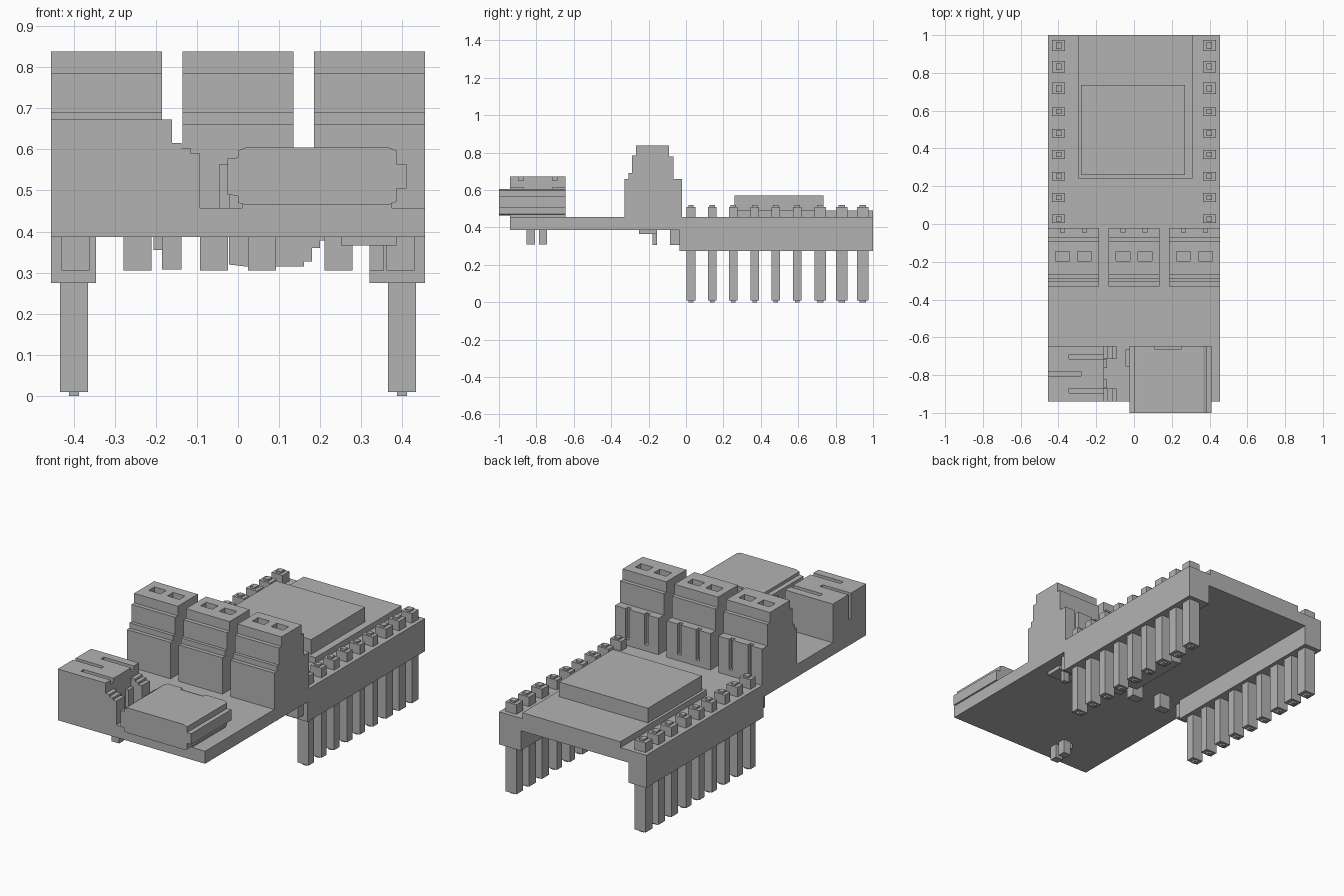
import bpy, bmesh

cube = bpy.data.objects.get("Cube")
if cube:
    bpy.data.objects.remove(cube, do_unlink=True)

grey = bpy.data.materials.new("plain_grey")
grey.use_nodes = True
GREY = (0.45, 0.45, 0.45, 1.0)
grey.diffuse_color = GREY
grey.node_tree.nodes["Principled BSDF"].inputs["Base Color"].default_value = GREY


def make(name, bm):
    bmesh.ops.recalc_face_normals(bm, faces=bm.faces)
    mesh = bpy.data.meshes.new(name)
    bm.to_mesh(mesh)
    bm.free()
    mesh.materials.append(grey)
    ob = bpy.data.objects.new(name, mesh)
    bpy.context.collection.objects.link(ob)
    return ob


def add_box(bm, x, y, z):
    vs = bmesh.ops.create_cube(bm, size=1)["verts"]
    for v in vs:
        v.co = [r[0] if c < 0 else r[1] for c, r in zip(v.co, (x, y, z))]


def boxes(name, *items):
    bm = bmesh.new()
    for b in items:
        add_box(bm, *b)
    return make(name, bm)


def prism(name, pts, axis, lo, hi):
    """Extrude a closed profile along x (points are y, z) or y (points are x, z)."""
    bm = bmesh.new()
    put = (lambda p, t: (t, p[0], p[1])) if axis == "x" else (lambda p, t: (p[0], t, p[1]))
    face = bm.faces.new([bm.verts.new(put(p, lo)) for p in pts])
    ext = bmesh.ops.extrude_face_region(bm, geom=[face])["geom"]
    for v in ext:
        if isinstance(v, bmesh.types.BMVert):
            v.co[0 if axis == "x" else 1] = hi
    return make(name, bm)


def cut(ob, *items):
    cutter = boxes("cutter", *items)
    cutter.hide_render = True
    mod = ob.modifiers.new("cut", "BOOLEAN")
    mod.operation, mod.solver, mod.object = "DIFFERENCE", "EXACT", cutter
    bpy.context.view_layer.objects.active = ob
    bpy.ops.object.modifier_apply(modifier=mod.name)
    bpy.data.objects.remove(cutter, do_unlink=True)


# Circuit board and header rails
boxes("main_board", ((-0.455, 0.455), (-0.94, 1.0), (0.387, 0.457)))
boxes("right_header_rail", ((-0.455, -0.345), (-0.035, 1.0), (0.275, 0.388)))
boxes("left_header_rail", ((0.32, 0.455), (-0.035, 1.0), (0.275, 0.388)))

# Radio module with shield can
boxes("module_board", ((-0.295, 0.31), (0.24, 1.0), (0.456, 0.49)))
boxes("shield_can", ((-0.28, 0.27), (0.26, 0.735), (0.489, 0.572)))

# Header pins with narrow tips, and solder stubs above the board
PIN_Y = [0.027, 0.14, 0.253, 0.368, 0.48, 0.595, 0.718, 0.833, 0.945]
for side, sx in (("right", -1), ("left", 1)):
    for i, y in enumerate(PIN_Y):
        h = 0.023 if i < 6 else 0.03
        cx = sx * 0.399
        boxes(f"{side}_header_pin_{i + 1}",
              ((cx - 0.034, cx + 0.034), (y - h, y + h), (0.01, 0.28)),
              ((cx - 0.012, cx + 0.012), (y - h * 0.55, y + h * 0.55), (0.0, 0.011)))
        boxes(f"{side}_solder_stub_{i + 1}",
              ((cx - 0.034, cx + 0.034), (y - h, y + h), (0.456, 0.51)),
              ((cx - 0.014, cx + 0.014), (y - h * 0.6, y + h * 0.6), (0.509, 0.52)))

# Three terminal blocks with stepped profile, wire openings and rear grooves
BLOCK = [(-0.33, 0.456), (-0.33, 0.66), (-0.308, 0.66), (-0.308, 0.69), (-0.29, 0.69),
         (-0.29, 0.785), (-0.267, 0.785), (-0.267, 0.838), (-0.09, 0.838), (-0.09, 0.78),
         (-0.068, 0.78), (-0.068, 0.66), (-0.022, 0.66), (-0.022, 0.456)]
for side, cx in (("right", -0.32), ("middle", 0.0), ("left", 0.32)):
    block = prism(f"{side}_terminal_block", BLOCK, "x", cx - 0.135, cx + 0.135)
    holes = []
    for s in (-1, 1):
        hx = cx + s * 0.058
        holes.append(((hx - 0.037, hx + 0.037), (-0.195, -0.145), (0.76, 0.9)))
        holes.append(((hx - 0.011, hx + 0.011), (-0.045, 0.02), (0.49, 0.70)))
    cut(block, *holes)
    # Soldered legs below the board
    boxes(f"{side}_terminal_legs",
          *[((cx + s * 0.058 + d * 0.034 - 0.034, cx + s * 0.058 + d * 0.034 + 0.034),
             (-0.085, -0.036), (0.305, 0.39)) for s, d in
            ((-1, 0.0 if cx == 0 else -0.5), (1, 0.0 if cx == 0 else 0.5))])

# Small parts under the board
prism("underside_chip", [(-0.022, 0.39), (-0.022, 0.32), (0.02, 0.315), (0.16, 0.315),
                         (0.16, 0.327), (0.18, 0.327), (0.18, 0.36), (0.2, 0.36),
                         (0.2, 0.378), (0.227, 0.378), (0.227, 0.39)], "y", 0.0, 0.36)
boxes("underside_tab", ((0.25, 0.385), (-0.25, -0.155), (0.366, 0.39)),
      ((0.32, 0.355), (-0.18, -0.155), (0.305, 0.367)))
boxes("battery_socket_legs",
      *[((-0.185, -0.138), (y - 0.022, y + 0.022), (0.308, 0.39)) for y in (-0.83, -0.765)],
      *[((-0.205, -0.184), (y - 0.014, y + 0.014), (0.355, 0.39)) for y in (-0.83, -0.765)])

# Battery socket with top slots and stepped side cheeks
socket = boxes("battery_socket", ((-0.455, -0.16), (-0.94, -0.645), (0.456, 0.673)))
cut(socket,
    ((-0.345, -0.1), (-0.895, -0.87), (0.65, 0.7)),
    ((-0.345, -0.1), (-0.715, -0.69), (0.65, 0.7)),
    ((-0.5, -0.28), (-0.805, -0.782), (0.53, 0.7)))
CHEEK = [(-0.161, 0.456), (-0.161, 0.615), (-0.137, 0.615), (-0.137, 0.603),
         (-0.115, 0.603), (-0.115, 0.59), (-0.093, 0.59), (-0.093, 0.456)]
prism("socket_front_cheek", CHEEK, "y", -0.94, -0.87)
prism("socket_back_cheek", CHEEK, "y", -0.715, -0.645)
boxes("socket_inner_steps", *[((-0.161, -0.143), (y - 0.022, y + 0.022), (0.456, 0.57))
                              for y in (-0.845, -0.74)])

# Rounded data connector overhanging the front edge
DATA = [(0.02, 0.605), (0.365, 0.605), (0.385, 0.597), (0.385, 0.565), (0.41, 0.565),
        (0.41, 0.505), (0.385, 0.505), (0.385, 0.472), (0.365, 0.465), (0.02, 0.465),
        (0.0, 0.47), (0.0, 0.487), (-0.025, 0.49), (-0.025, 0.578), (0.0, 0.58), (0.0, 0.597)]
port = prism("data_connector", DATA, "y", -1.0, -0.645)
cut(port, ((0.11, 0.25), (-0.665, -0.6), (0.595, 0.65)))
boxes("data_connector_base", ((0.01, 0.375), (-0.94, -0.645), (0.456, 0.47)))
boxes("data_connector_flange", ((-0.045, -0.02), (-0.755, -0.665), (0.456, 0.565)))
